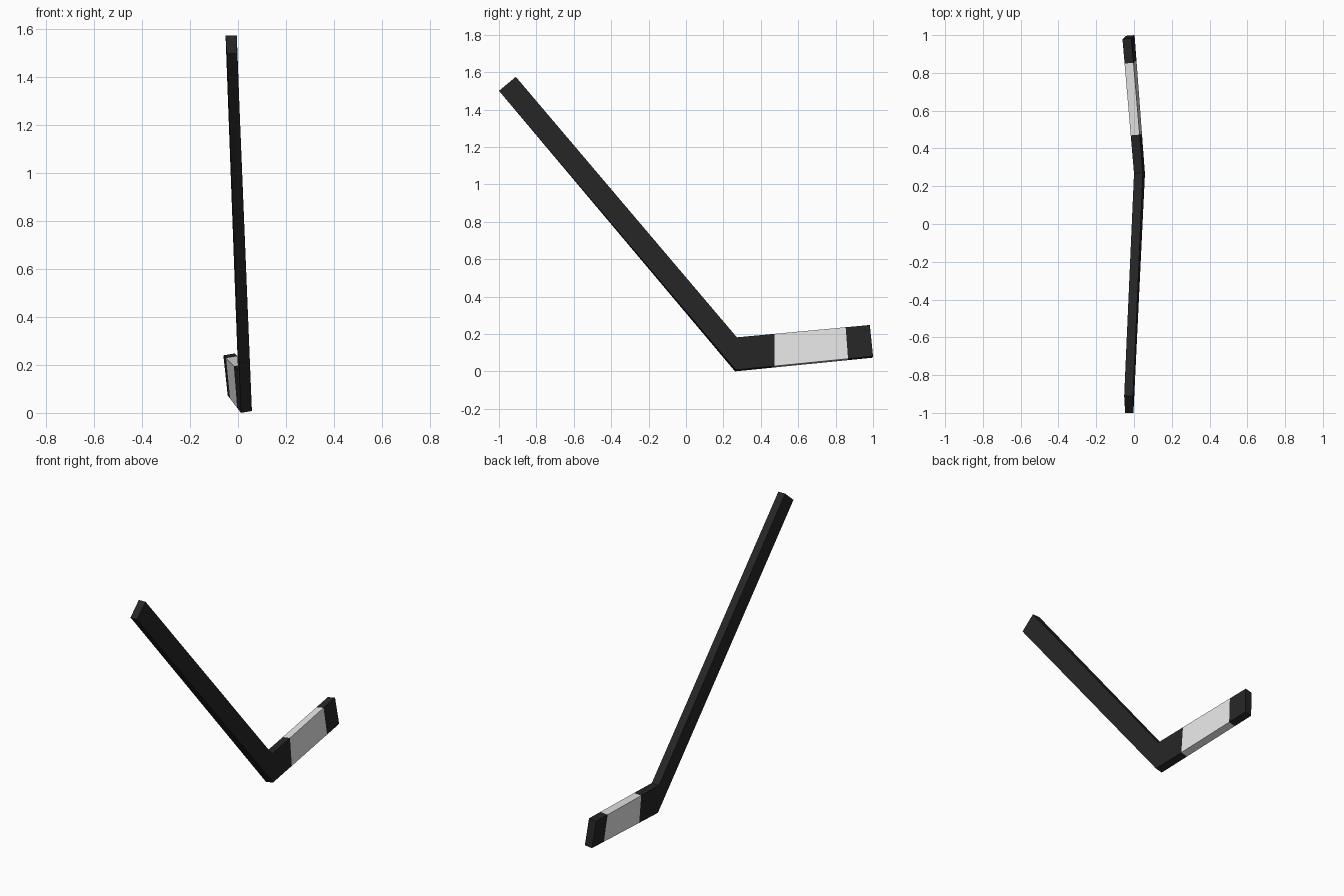
import bpy, bmesh
from mathutils import Vector

if "Cube" in bpy.data.objects:
    bpy.data.objects.remove(bpy.data.objects["Cube"])


def material(name, value):
    m = bpy.data.materials.new(name)
    m.diffuse_color = (value, value, value, 1)
    m.use_nodes = True
    m.node_tree.nodes["Principled BSDF"].inputs["Base Color"].default_value = m.diffuse_color
    return m


black = material("black", 0.019)
white = material("white tape", 0.8)

# Cross-sections: bottom left, bottom right, top right, top left
grip_end = [Vector(p) for p in ((-0.047, -1.0, 1.50), (-0.003, -1.0, 1.50),
                                (-0.005, -0.91, 1.575), (-0.052, -0.91, 1.575))]
heel = [Vector(p) for p in ((0.012, 0.262, 0.0), (0.058, 0.266, 0.008),
                            (0.047, 0.272, 0.182), (0.0, 0.268, 0.178))]
toe = [Vector(p) for p in ((-0.043, 0.996, 0.073), (0.003, 1.0, 0.081),
                           (-0.014, 0.983, 0.248), (-0.061, 0.979, 0.240))]


def section(t):
    """Blade cross-section at a fraction from heel to toe."""
    return [a.lerp(b, t) for a, b in zip(heel, toe)]


def bar(name, start, end, mat):
    """Closed four-sided bar between two cross-sections."""
    bm = bmesh.new()
    a = [bm.verts.new(p) for p in start]
    b = [bm.verts.new(p) for p in end]
    bm.faces.new(a)
    bm.faces.new(b[::-1])
    for i in range(4):
        j = (i + 1) % 4
        bm.faces.new((a[i], b[i], b[j], a[j]))
    bmesh.ops.recalc_face_normals(bm, faces=bm.faces)
    me = bpy.data.meshes.new(name)
    bm.to_mesh(me)
    bm.free()
    me.materials.append(mat)
    ob = bpy.data.objects.new(name, me)
    bpy.context.collection.objects.link(ob)


# Long handle, then the blade in three bands
bar("shaft", grip_end, heel, black)
bar("blade_heel", section(0), section(0.283), black)
bar("blade_tape", section(0.283), section(0.818), white)
bar("blade_toe", section(0.818), section(1), black)
